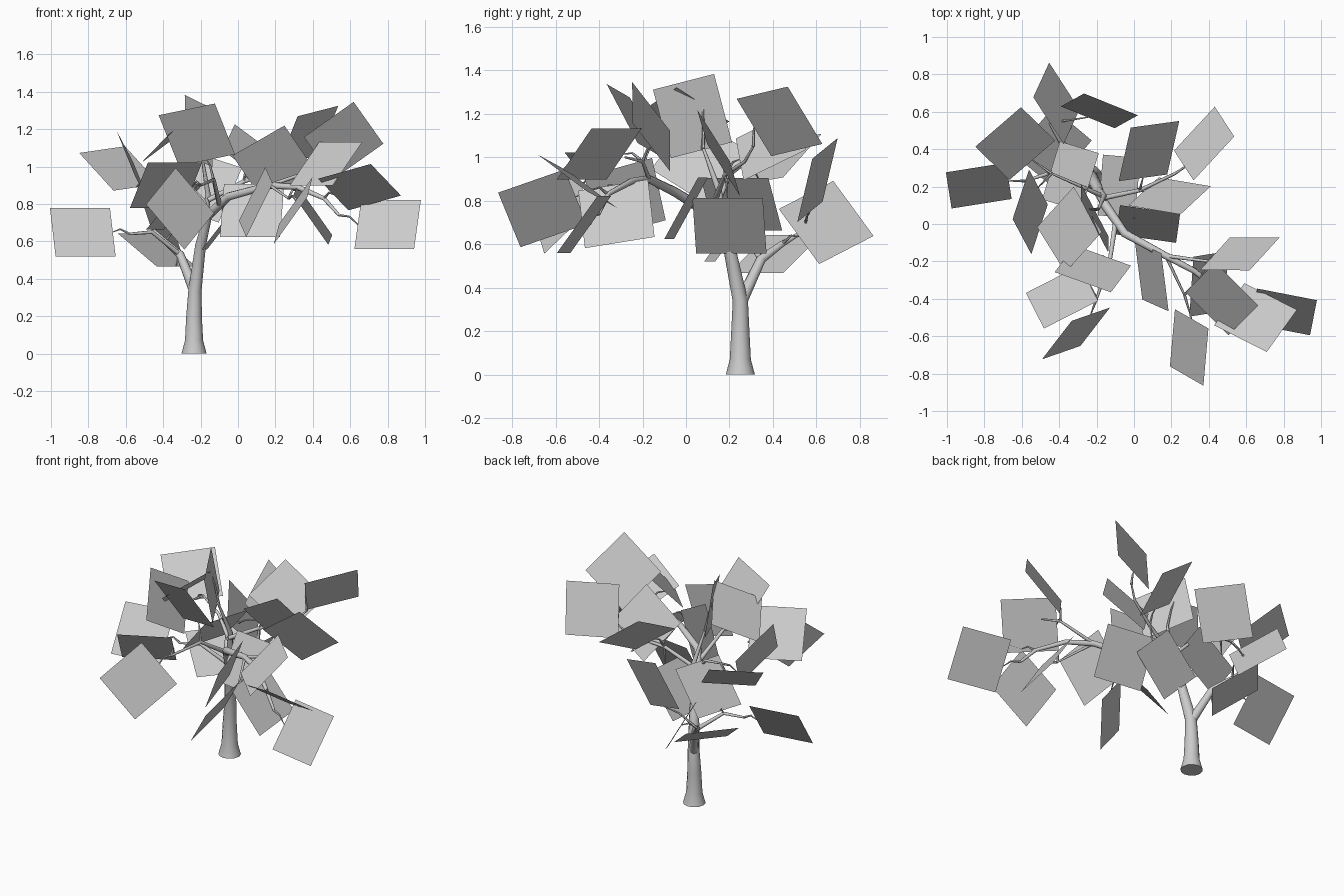
import bpy
from math import sin, cos, radians
from mathutils import Vector

if "Cube" in bpy.data.objects:
    bpy.data.objects.remove(bpy.data.objects["Cube"])

SIDE = .325   # every leaf card is the same square
joints = []


def limb(name, pts, r0, r1, res=2, flare=0):
    """Tube through points, tapering evenly from r0 to r1, with an optional root flare."""
    cu = bpy.data.curves.new(name, 'CURVE')
    cu.dimensions = '3D'
    cu.bevel_depth = 1.0
    cu.bevel_resolution = res
    cu.use_fill_caps = True
    sp = cu.splines.new('POLY')
    sp.points.add(len(pts) - 1)
    for i, p in enumerate(pts):
        sp.points[i].co = (*p, 1)
        sp.points[i].radius = r0 + (r1 - r0) * i / (len(pts) - 1)
    sp.points[0].radius += flare
    ob = bpy.data.objects.new(name, cu)
    bpy.context.collection.objects.link(ob)
    bpy.ops.object.select_all(action='DESELECT')
    ob.select_set(True)
    bpy.context.view_layer.objects.active = ob
    bpy.ops.object.convert(target='MESH')
    bpy.ops.object.shade_smooth_by_angle(angle=1.0)


def bough(name, r0, r1, *pts):
    limb(name, pts, r0, r1)
    joints.extend(Vector(p) for p in pts[1:])


# Trunk
limb("trunk", [(-.235, .25, 0), (-.235, .25, .07), (-.235, .25, .2), (-.23, .25, .34),
               (-.2, .2, .58), (-.16, .11, .74)], .055, .022, 4, flare=.012)

# Boughs
bough("front_bough", .026, .008, (-.16, .11, .74), (-.05, -.05, .84), (.17, -.17, .9),
      (.32, -.25, .89), (.46, -.36, .83), (.54, -.4, .74))
bough("back_bough", .03, .008, (-.23, .25, .33), (-.31, .345, .53), (-.39, .44, .6), (-.45, .54, .66))
bough("left_bough", .014, .007, (-.31, .345, .53), (-.46, .27, .65), (-.58, .23, .64))
bough("upper_bough", .022, .007, (-.19, .18, .62), (-.16, .15, .85), (-.19, .08, 1.04))
bough("right_bough", .014, .005, (-.16, .14, .82), (.03, .18, .92), (.22, .27, .98), (.28, .31, 1.05))
bough("near_bough", .014, .007, (-.1, 0, .8), (-.13, -.2, .93), (-.2, -.4, .9))
bough("upper_left_bough", .013, .006, (-.17, .15, .8), (-.28, .2, .92), (-.44, .27, .97))
bough("right_fork", .011, .005, (.17, -.17, .9), (.4, -.2, .98), (.48, -.28, 1.0))
bough("low_fork", .009, .006, (.17, -.17, .9), (.27, -.38, .83))

# Leaf cards: centre, heading of the level edge, slope, and roll where no edge is level
cards = [
    (-.635, .43, .99, 33, 39, 10), (-.83, .205, .65, 9, 53), (-.555, .065, .985, 87, 66, 56),
    (-.21, .03, 1.19, 116, 83, 13), (-.22, -.24, 1.17, 167, 59, -13), (-.345, -.03, 1.17, -97, 41, -43),
    (.565, -.16, 1.14, -160, 64, 50), (.375, .43, 1.165, -126, 56, -12), (-.185, .605, .895, -16, 71, -18),
    (.19, .15, 1.02, -172, 62, -34), (.47, -.4, 1.015, -45, 46), (.075, 0, .765, -8, 61),
    (.095, -.28, .81, -76, 67, -17), (.4, -.32, .74, 80, 56, 11), (.295, -.66, .765, -82, 57, -23),
    (.65, -.5, .89, 174, 35, -25), (.8, -.47, .69, -11, 54), (-.385, -.39, .9, -153, 49),
    (-.31, -.585, .775, 39, 73, 39), (-.415, .645, .7, 109, 61, 27), (-.435, .41, .555, 50, 33),
    (-.08, .2, .685, -95, 52), (.08, .39, 1.06, 51, 47, 36), (-.34, .255, .785, -107, 48),
]
verts, faces = [], []
for i, (x, y, z, *angles) in enumerate(cards):
    a, t, r = (radians(v) for v in (angles + [0])[:3])
    level = Vector((cos(a), sin(a), 0))
    steep = Vector((-sin(a) * cos(t), cos(a) * cos(t), sin(t)))
    u = (level * cos(r) + steep * sin(r)) * SIDE / 2
    w = (steep * cos(r) - level * sin(r)) * SIDE / 2
    c = Vector((x, y, z))
    faces.append(tuple(range(len(verts), len(verts) + 4)))
    verts += [c - u - w, c + u - w, c + u + w, c - u + w]
    # Twig from the closest bough joint to the middle of the nearest card edge
    j, m = min(((j, c + e) for j in joints for e in (u, -u, w, -w)),
               key=lambda p: (p[0] - p[1]).length)
    bend = j.lerp(m, .55) + Vector((0, 0, .02))
    limb(f"twig_{i + 1}", [j, bend, m], .008, .003, 1)

me = bpy.data.meshes.new("leaf_cards")
me.from_pydata(verts, [], faces)
bpy.context.collection.objects.link(bpy.data.objects.new("leaf_cards", me))
